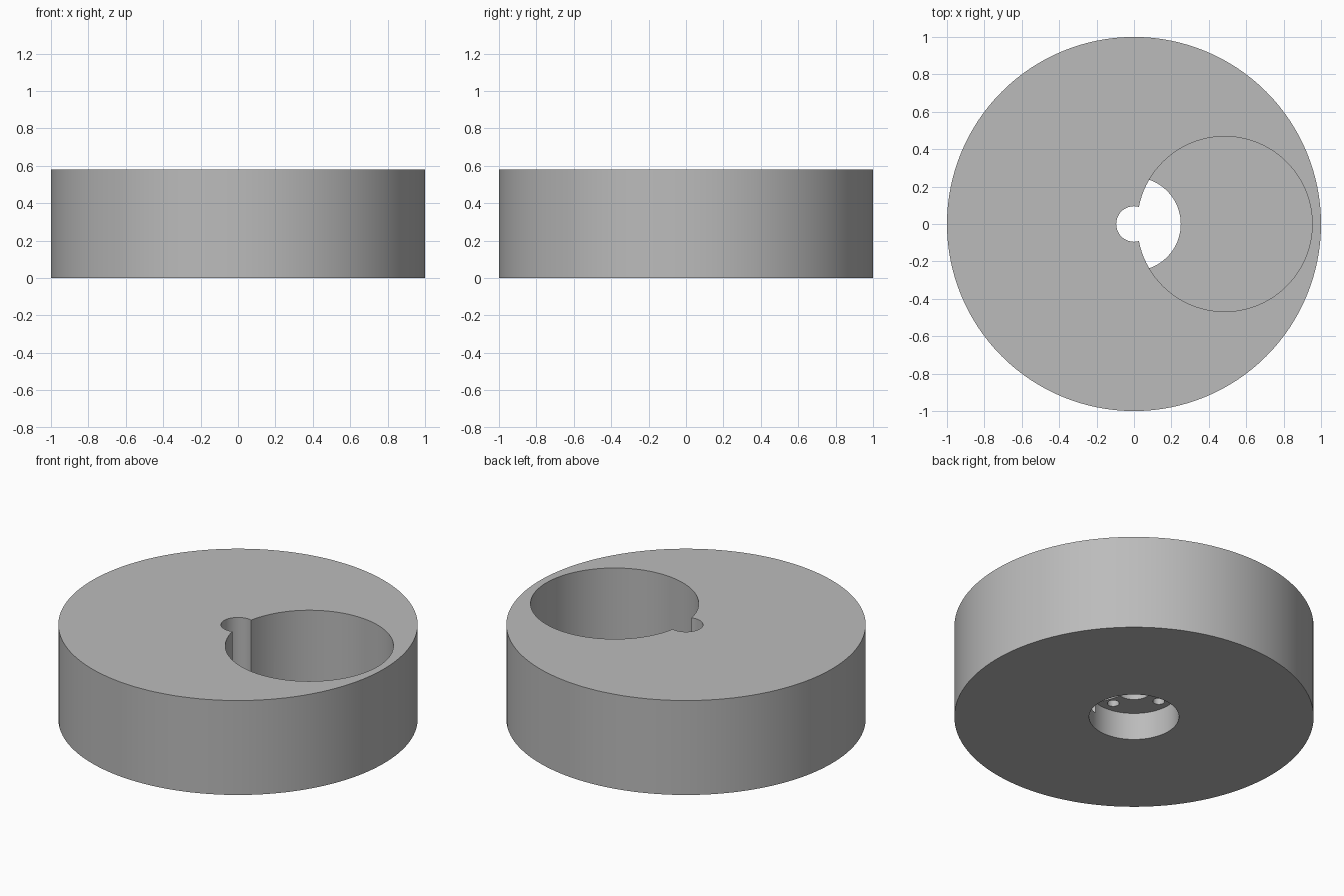
import bpy
import math

default = bpy.data.objects.get("Cube")
if default:
    bpy.data.objects.remove(default, do_unlink=True)

HEIGHT = 0.58
POCKET_FLOOR = 0.10
BORE_CEILING = 0.167
OVER = 0.1          # cutters overshoot the outer faces

grey = bpy.data.materials.new("plain grey")
grey.use_nodes = True
color = (0.5, 0.5, 0.5, 1)
grey.diffuse_color = color
grey.node_tree.nodes["Principled BSDF"].inputs["Base Color"].default_value = color


def cylinder(name, radius, bottom, top, x=0, y=0, sides=96):
    bpy.ops.mesh.primitive_cylinder_add(
        vertices=sides, radius=radius, depth=top - bottom,
        location=(x, y, (bottom + top) / 2))
    obj = bpy.context.object
    obj.name = name
    obj.data.materials.append(grey)
    return obj


def cut(body, cutter):
    cutter.hide_render = True
    mod = body.modifiers.new(cutter.name, 'BOOLEAN')
    mod.operation = 'DIFFERENCE'
    mod.solver = 'EXACT'
    mod.object = cutter
    bpy.ops.object.select_all(action='DESELECT')
    body.select_set(True)
    bpy.context.view_layer.objects.active = body
    bpy.ops.object.modifier_apply(modifier=mod.name)
    bpy.data.objects.remove(cutter, do_unlink=True)


# Solid disc
disc = cylinder("eccentric_disc", 1, 0, HEIGHT, sides=128)

# Large off-centre pocket, open at the top
cut(disc, cylinder("pocket", 0.468, POCKET_FLOOR, HEIGHT + OVER, x=0.485))

# Counterbore in the underside
cut(disc, cylinder("counterbore", 0.25, -OVER, BORE_CEILING))

# Shaft hole through the middle
cut(disc, cylinder("shaft_hole", 0.095, OVER, HEIGHT + OVER, sides=64))

# Blind screw holes in the counterbore ceiling
for i in range(1, 4):
    a = i * math.pi / 2
    cut(disc, cylinder("screw_hole", 0.033, OVER, BORE_CEILING + 0.2,
                       x=0.18 * math.cos(a), y=0.18 * math.sin(a), sides=32))

bpy.ops.object.shade_smooth_by_angle(angle=math.radians(30))
